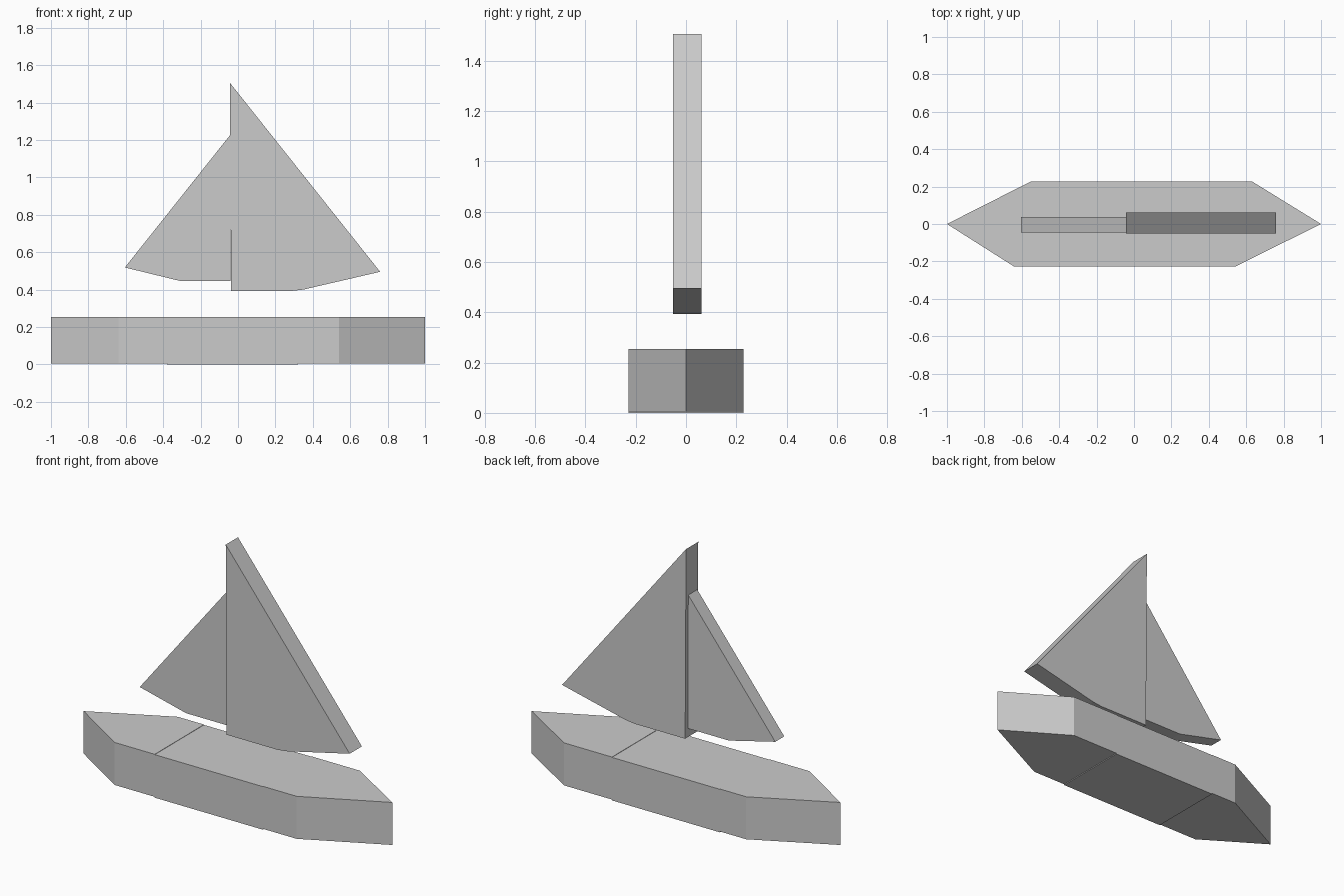
import bpy
import bmesh

default_cube = bpy.data.objects.get("Cube")
if default_cube:
    bpy.data.objects.remove(default_cube, do_unlink=True)

grey = bpy.data.materials.new("plain grey")
grey.use_nodes = True
colour = (0.6, 0.6, 0.6, 1)
grey.diffuse_color = colour
grey.node_tree.nodes["Principled BSDF"].inputs["Base Color"].default_value = colour


def prism(name, outline, low, high, upright=False):
    """Extrude an outline along z, or along y when upright."""
    def place(a, b, depth):
        return (a, depth, b) if upright else (a, b, depth)

    bm = bmesh.new()
    start = [bm.verts.new(place(a, b, low)) for a, b in outline]
    face = bm.faces.new(start)
    result = bmesh.ops.extrude_face_region(bm, geom=[face], use_keep_orig=True)
    for item in result["geom"]:
        if isinstance(item, bmesh.types.BMVert):
            if upright:
                item.co.y = high
            else:
                item.co.z = high
    bmesh.ops.recalc_face_normals(bm, faces=bm.faces)
    mesh = bpy.data.meshes.new(name)
    bm.to_mesh(mesh)
    bm.free()
    mesh.materials.append(grey)
    obj = bpy.data.objects.new(name, mesh)
    bpy.context.collection.objects.link(obj)
    return obj


# Hull: straight middle with a skewed pointed section at each end
side = 0.228
aft, fore = -0.38, 0.32
prism("hull_middle",
      [(aft, -side), (fore, -side), (fore, side), (aft, side)], 0, 0.252)
prism("hull_bow",
      [(fore, -side), (0.54, -side), (1, 0), (0.63, side), (fore, side)],
      0.005, 0.254)
prism("hull_stern",
      [(aft, side), (-0.55, side), (-1, 0), (-0.64, -side), (aft, -side)],
      0.005, 0.254)

# Sails: thick upright plates floating above the deck
prism("main_sail",
      [(-0.043, 1.505), (0.76, 0.495), (0.35, 0.4), (0.29, 0.393), (-0.037, 0.393)],
      -0.052, 0.061, upright=True)
prism("small_sail",
      [(-0.039, 1.23), (-0.605, 0.518), (-0.305, 0.445), (-0.039, 0.445)],
      -0.045, 0.038, upright=True)
